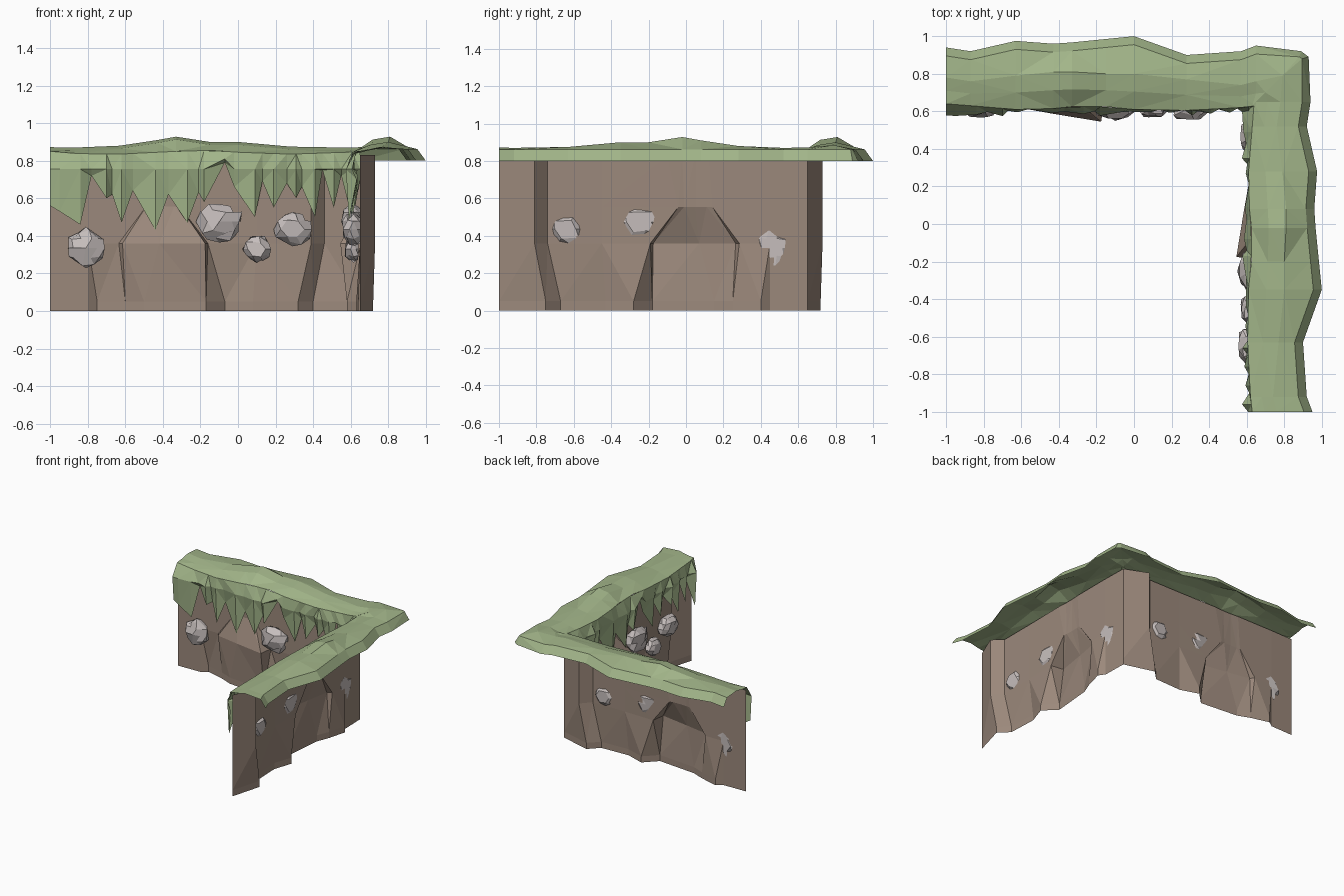
import bpy, bmesh, random
from mathutils import Vector

if "Cube" in bpy.data.objects:
    bpy.data.objects.remove(bpy.data.objects["Cube"])

random.seed(4)


def material(name, rgb):
    m = bpy.data.materials.new(name)
    m.diffuse_color = (*rgb, 1)
    m.use_nodes = True
    m.node_tree.nodes["Principled BSDF"].inputs["Base Color"].default_value = m.diffuse_color
    return m


GRASS = material("grass", (0.36, 0.46, 0.25))
DIRT = material("dirt", (0.33, 0.25, 0.20))
STONE = material("stone", (0.56, 0.51, 0.50))


def turn(p):
    """Carry a point of the back arm over to the right arm."""
    return (p[1], -0.35 - p[0], p[2])


def finish(name, bm, mat):
    mesh = bpy.data.meshes.new(name)
    bm.to_mesh(mesh)
    bm.free()
    mesh.materials.append(mat)
    ob = bpy.data.objects.new(name, mesh)
    bpy.context.collection.objects.link(ob)
    return ob


def sheet(name, columns, mat, facing):
    """Loft neighbouring columns of points into a flat-faced sheet."""
    bm = bmesh.new()
    cols = [[bm.verts.new(p) for p in c] for c in columns]
    for a, b in zip(cols, cols[1:]):
        for i in range(len(a) - 1):
            bm.faces.new((a[i], b[i], b[i + 1], a[i + 1]))
    bmesh.ops.remove_doubles(bm, verts=bm.verts[:], dist=0.001)
    bm.normal_update()
    if sum(f.normal.dot(Vector(facing)) for f in bm.faces) < 0:
        bmesh.ops.reverse_faces(bm, faces=bm.faces[:])
    bmesh.ops.triangulate(bm, faces=bm.faces[:])
    return finish(name, bm, mat)


# Dirt wall: one (x, y) profile per height, shared by both arms
base = [(-1, .65), (-.8, .655), (-.75, .69), (-.6, .65), (-.5, .61), (-.17, .58),
        (-.07, .68), (.08, .63), (.32, .64), (.40, .72), (.65, .65)]
ledge = [(-1, .65), (-.8, .655), (-.635, .655), (-.615, .62), (-.42, .585), (-.175, .545),
         (-.16, .655), (.1, .65), (.39, .65), (.46, .73), (.65, .65)]
upper = [(-1, .65), (-.8, .655), (-.49, .655), (-.46, .652), (-.40, .65), (-.34, .652),
         (-.31, .655), (.1, .65), (.39, .65), (.46, .73), (.65, .65)]
top = [(-1, .65), (-.8, .655), (-.55, .655), (-.47, .655), (-.40, .65), (-.33, .65),
       (-.25, .655), (.1, .65), (.39, .65), (.46, .73), (.65, .65)]
levels = [(0, base), (.05, base), (.36, ledge), (.555, upper), (.83, top)]
wall = [[(*prof[i], z) for z, prof in levels] for i in range(len(base))]
sheet("back_wall", wall, DIRT, (0, -1, 0))
sheet("right_wall", [[turn(p) for p in c] for c in wall], DIRT, (-1, 0, 0))

# Grass cap: station x, outer edge y, ridge height, ridge y, brow y, brow height
stations = [(-1, .94, .872, .78, .64, .85), (-.87, .92, .87, .76, .63, .838),
            (-.63, .975, .88, .79, .61, .835), (-.43, .96, .91, .81, .615, .845),
            (-.33, .967, .928, .81, .625, .85), (-.15, .985, .90, .80, .625, .855),
            (0, 1.0, .90, .80, .61, .845), (.28, .90, .875, .77, .605, .835),
            (.57, .92, .87, .74, .62, .845), (.65, .95, .872, .76, .63, .85)]
arm = [[(x, yo, .80), (x, yo - .045, .862), (x, yr, zr), (x, (yr + yb) / 2, max(zb, zr - .015)),
        (x, yb, zb)] for x, yo, zr, yr, yb, zb in stations]
corner = [[(.89, .92, .80), (.88, .89, .862), (.79, .79, .885), (.70, .70, .872), (.63, .63, .85)],
          [(.93, .89, .80), (.895, .88, .862), (.79, .79, .885), (.70, .70, .872), (.63, .63, .85)]]
cap = arm + corner + [[turn(p) for p in c] for c in arm]
sheet("grass_cap", cap, GRASS, (0, 0, 1))


def brow(x):
    """Front edge of the cap (y, z) at x."""
    for a, b in zip(stations, stations[1:]):
        if x <= b[0]:
            t = (x - a[0]) / (b[0] - a[0])
            return a[4] + t * (b[4] - a[4]), a[5] + t * (b[5] - a[5])


# Hanging grass fringe: alternating tips and notches (x, z)
fringe = [(-1, .56), (-.95, .53), (-.84, .46), (-.78, .72), (-.70, .60), (-.67, .62), (-.62, .47),
          (-.56, .64), (-.44, .43), (-.37, .62), (-.27, .47), (-.21, .63), (-.18, .58),
          (-.07, .79), (-.02, .66), (.09, .50), (.13, .69), (.19, .55), (.26, .68),
          (.31, .60), (.34, .66), (.41, .50), (.45, .75), (.51, .55), (.55, .72),
          (.61, .48), (.65, .70)]
curtain = []
for x, z in fringe:
    tip = z < .61
    yb, zb = brow(x)
    out = random.uniform(-.012, .012)
    curtain.append([(x, yb, zb),
                    (x, (.585 if tip else .605) + out, .81 if z > .75 else .755),
                    (x, (.60 if tip else .63) + out, z)])
sheet("back_grass_fringe", curtain, GRASS, (0, -1, 0))
sheet("right_grass_fringe", [[turn(p) for p in c] for c in curtain], GRASS, (-1, 0, 0))

# Stones set into the wall: x, y, z, half width, half depth, half height, flat back y
stones = [(-.81, .625, .335, .105, .06, .105, .658), (-.10, .615, .475, .125, .06, .11, .663),
          (.10, .615, .33, .075, .05, .075, .642), (.29, .615, .435, .10, .065, .09, .667)]
for n, (x, y, z, rx, ry, rz, flat) in enumerate(stones, 1):
    jitter = [random.uniform(.85, 1.1) for _ in range(42)]
    for side in ("back", "right"):
        bm = bmesh.new()
        bmesh.ops.create_icosphere(bm, subdivisions=2, radius=1)
        for v, k in zip(bm.verts, jitter):
            p = (x + v.co.x * rx * k, min(flat, y + v.co.y * ry * k), z + v.co.z * rz * k)
            v.co = p if side == "back" else turn(p)
        bmesh.ops.dissolve_limit(bm, angle_limit=0.4, verts=bm.verts[:], edges=bm.edges[:])
        finish(f"{side}_stone_{n}", bm, STONE)
